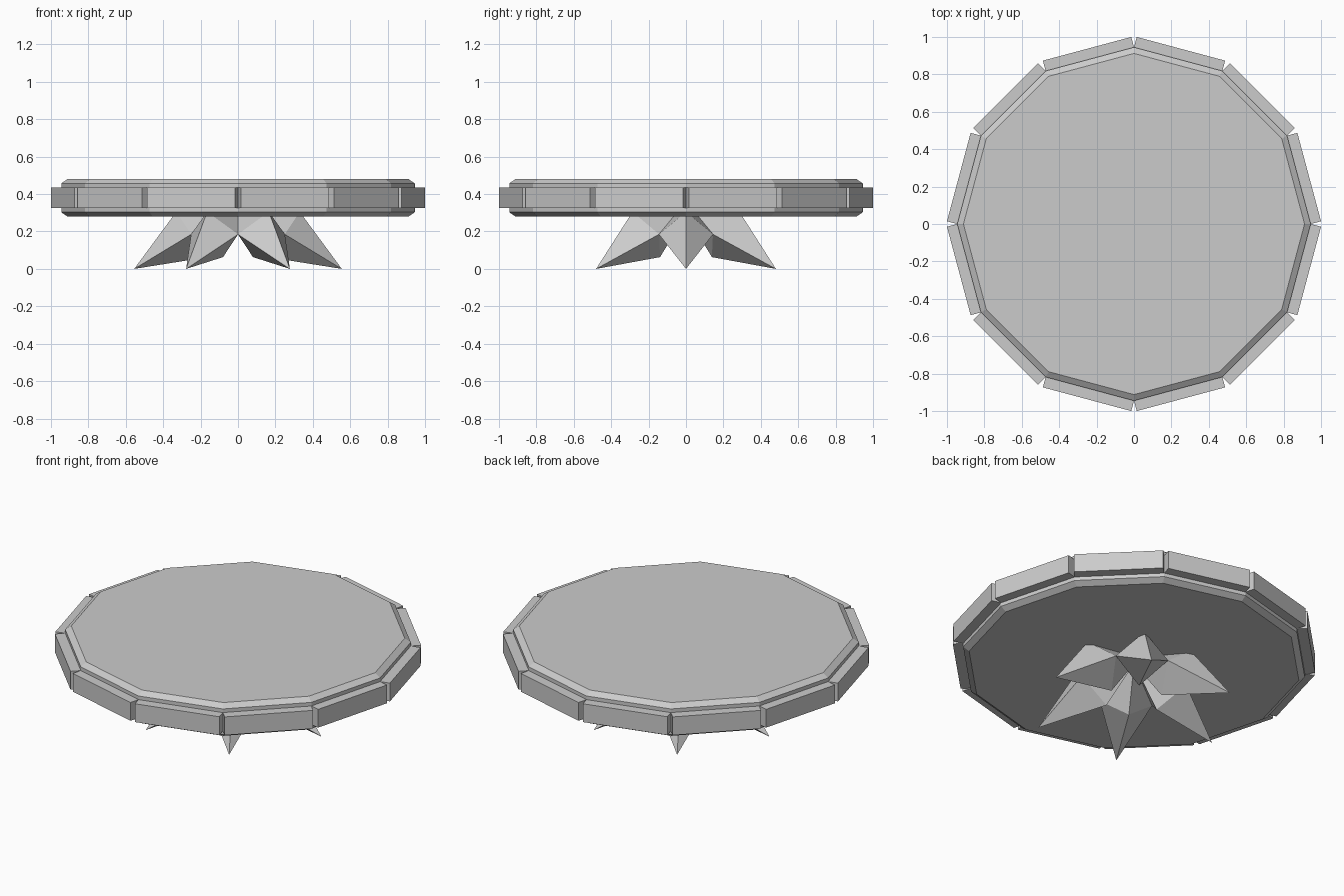
import bpy, bmesh
from math import radians, sin, cos, pi
from mathutils import Matrix, Vector

if "Cube" in bpy.data.objects:
    bpy.data.objects.remove(bpy.data.objects["Cube"])


def finish(bm, name):
    bmesh.ops.recalc_face_normals(bm, faces=bm.faces)
    me = bpy.data.meshes.new(name)
    bm.to_mesh(me)
    bm.free()
    ob = bpy.data.objects.new(name, me)
    bpy.context.collection.objects.link(ob)
    return ob


SIDES = 12
R = 0.945

# Twelve-sided slab with chamfered top and bottom edges
bm = bmesh.new()
profile = [(0.912, 0.28), (R, 0.303), (R, 0.457), (0.912, 0.48)]
rings = [[bm.verts.new((r * cos(2 * pi * i / SIDES), r * sin(2 * pi * i / SIDES), z))
          for i in range(SIDES)] for r, z in profile]
for low, high in zip(rings, rings[1:]):
    for i in range(SIDES):
        j = (i + 1) % SIDES
        bm.faces.new((low[i], low[j], high[j], high[i]))
bm.faces.new(rings[0])
bm.faces.new(rings[-1])
finish(bm, "table_slab")

# Rim plates, one flat block on each side of the slab
inner = R * cos(pi / SIDES)
half = R * sin(pi / SIDES)
outer = (1 - half * sin(pi / SIDES)) / cos(pi / SIDES)
for i in range(SIDES):
    bm = bmesh.new()
    bmesh.ops.create_cube(bm, size=1)
    bm.transform(Matrix.Rotation(radians(15 + 30 * i), 4, 'Z')
                 @ Matrix.Translation(((inner + outer) / 2, 0, 0.38))
                 @ Matrix.Diagonal((outer - inner, 2 * half, 0.11, 1)))
    finish(bm, f"rim_plate_{i + 1}")

# Six tilted crystal feet: long eight-faced spikes sunk into the slab
tip = Vector((0.555, 0, 0))
root = Vector((-0.055, 0, 0.37))
waist = [Vector((0.33, 0, 0.305)), Vector((0.25, 0.145, 0.185)),
         Vector((0.16, 0, 0.063)), Vector((0.25, -0.145, 0.185))]
for i in range(6):
    bm = bmesh.new()
    a, b = bm.verts.new(tip), bm.verts.new(root)
    w = [bm.verts.new(p) for p in waist]
    for k in range(4):
        bm.faces.new((a, w[k], w[(k + 1) % 4]))
        bm.faces.new((b, w[(k + 1) % 4], w[k]))
    bm.transform(Matrix.Rotation(radians(60 * i), 4, 'Z'))
    finish(bm, f"spike_foot_{i + 1}")
